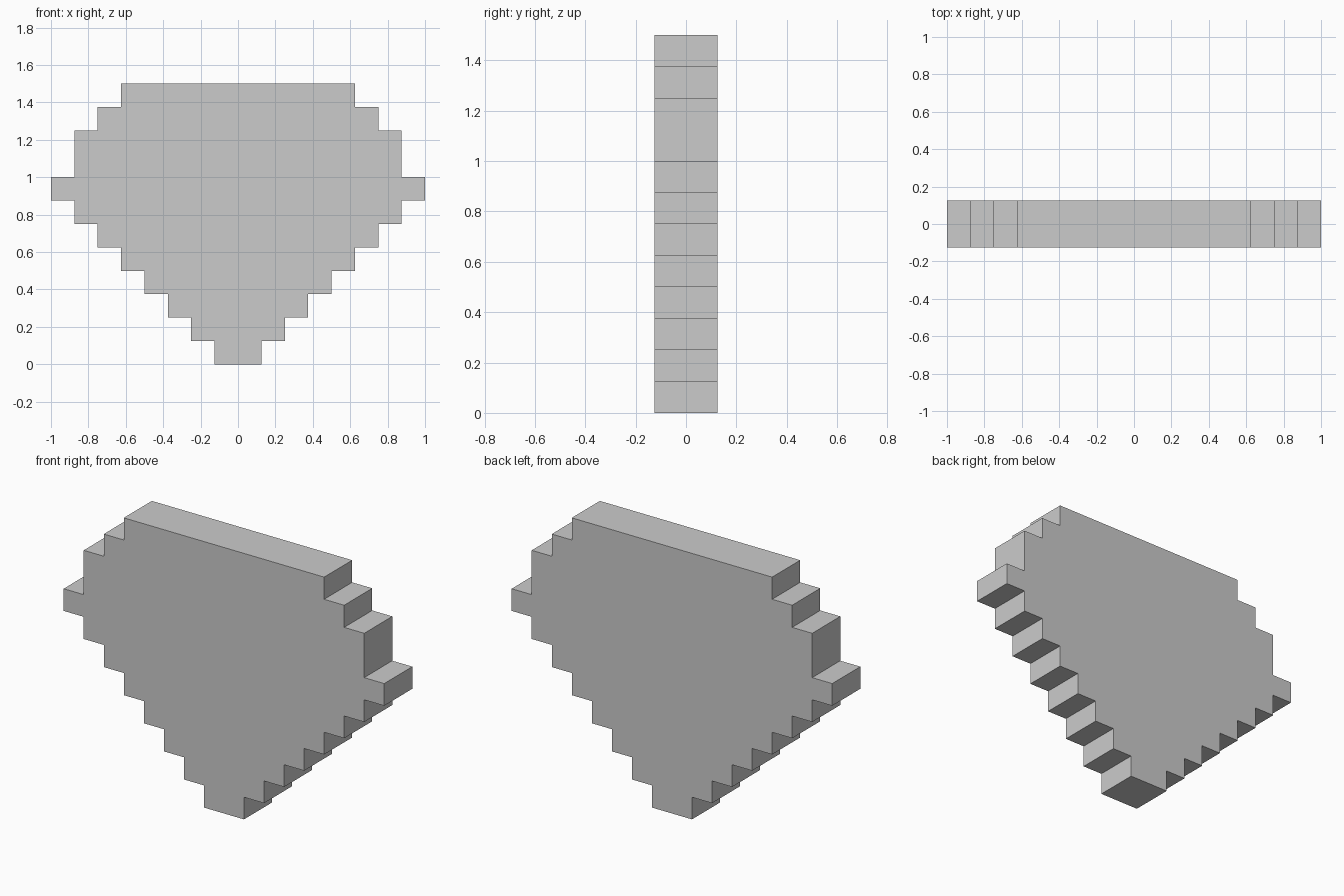
import bpy
import bmesh

if "Cube" in bpy.data.objects:
    bpy.data.objects.remove(bpy.data.objects["Cube"])

STEP = 0.125          # size of one block
DEPTH = 0.25          # thickness along y

# Half-width of each row in blocks, from the bottom up
rows = [1, 2, 3, 4, 5, 6, 7, 8, 7, 7, 6, 5]

# Right-hand stepped outline, skipping points between equal rows
right = []
for i, w in enumerate(rows):
    if i == 0 or rows[i - 1] != w:
        right.append((w * STEP, i * STEP))
    if i == len(rows) - 1 or rows[i + 1] != w:
        right.append((w * STEP, (i + 1) * STEP))

# Mirror to close the outline
outline = right + [(-x, z) for x, z in reversed(right)]

# Extrude the outline into a solid slab
bm = bmesh.new()
face = bm.faces.new([bm.verts.new((x, -DEPTH / 2, z)) for x, z in outline])
result = bmesh.ops.extrude_face_region(bm, geom=[face], use_keep_orig=True)
moved = [g for g in result["geom"] if isinstance(g, bmesh.types.BMVert)]
bmesh.ops.translate(bm, verts=moved, vec=(0, DEPTH, 0))
bmesh.ops.recalc_face_normals(bm, faces=bm.faces[:])

mesh = bpy.data.meshes.new("stepped_gem")
bm.to_mesh(mesh)
bm.free()
gem = bpy.data.objects.new("stepped_gem", mesh)
bpy.context.collection.objects.link(gem)
